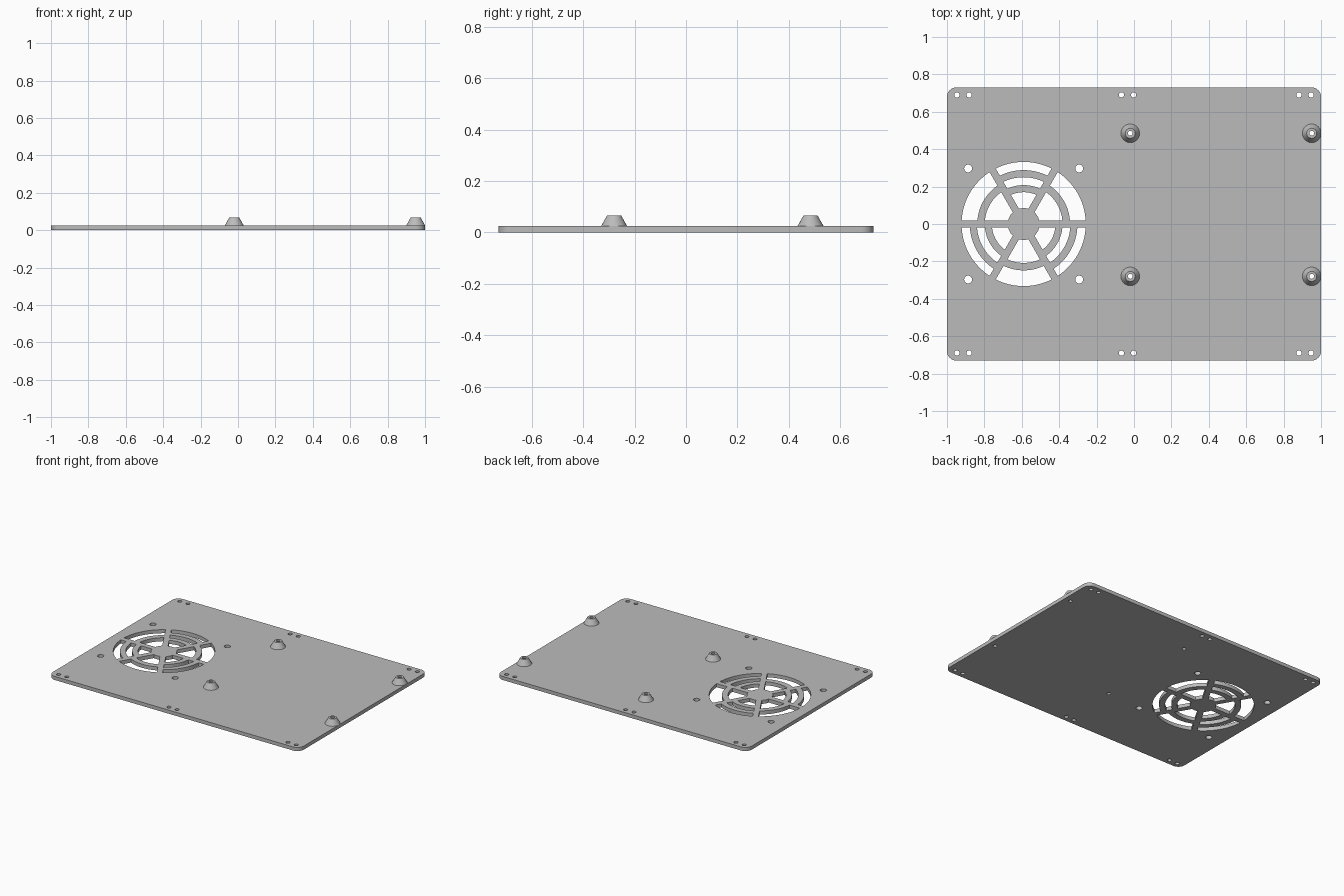
import bpy, bmesh
from math import sin, cos, pi, asin, radians

cube = bpy.data.objects.get("Cube")
if cube:
    bpy.data.objects.remove(cube, do_unlink=True)

THICK = 0.026
HALF_X, HALF_Y, CORNER = 1.0, 0.73, 0.05
FAN_X, FAN_Y = -0.59, 0.0
HUB, SPOKE_HALF = 0.085, 0.019
BORE = 0.013

grey = bpy.data.materials.new("plain grey")
grey.use_nodes = True
colour = (0.5, 0.5, 0.5, 1)
grey.diffuse_color = colour
grey.node_tree.nodes["Principled BSDF"].inputs["Base Color"].default_value = colour


def arc(cx, cy, r, a0, a1, steps):
    return [(cx + r * cos(a0 + (a1 - a0) * i / steps),
             cy + r * sin(a0 + (a1 - a0) * i / steps)) for i in range(steps + 1)]


def circle(cx, cy, r, sides=24):
    return arc(cx, cy, r, 0, 2 * pi, sides)[:-1]


def slot(middle, r_in, r_out):
    """Ring segment between two spokes with parallel sides."""
    spread_in = pi / 6 - asin(SPOKE_HALF / r_in)
    spread_out = pi / 6 - asin(SPOKE_HALF / r_out)
    return (arc(FAN_X, FAN_Y, r_out, middle - spread_out, middle + spread_out, 16)
            + arc(FAN_X, FAN_Y, r_in, middle + spread_in, middle - spread_in, 16))


def finish(obj):
    bpy.ops.object.select_all(action='DESELECT')
    obj.select_set(True)
    bpy.context.view_layer.objects.active = obj
    bpy.ops.object.shade_smooth_by_angle(angle=radians(30))


def add_mesh(name, bm):
    bmesh.ops.recalc_face_normals(bm, faces=bm.faces[:])
    mesh = bpy.data.meshes.new(name)
    bm.to_mesh(mesh)
    bm.free()
    mesh.materials.clear()
    mesh.materials.append(grey)
    obj = bpy.data.objects.new(name, mesh)
    bpy.context.collection.objects.link(obj)
    finish(obj)
    return obj


# Rounded outline of the plate
outline = []
for k, (sx, sy) in enumerate([(1, 1), (-1, 1), (-1, -1), (1, -1)]):
    outline += arc(sx * (HALF_X - CORNER), sy * (HALF_Y - CORNER), CORNER,
                   k * pi / 2, (k + 1) * pi / 2, 8)
loops = [outline]

# Fan grille: sectors alternate between three and two openings
three = [(0.288, 0.332), (0.208, 0.25), (HUB, 0.17)]
two = [(0.248, 0.332), (HUB, 0.208)]
for k in range(6):
    for r_in, r_out in (two if k % 2 == 0 else three):
        loops.append(slot(pi / 6 + k * pi / 3, r_in, r_out))

# Fan screw holes
for sx in (-1, 1):
    for sy in (-1, 1):
        loops.append(circle(FAN_X + sx * 0.297, FAN_Y + sy * 0.297, 0.021))

# Paired edge holes
for x in (-0.947, -0.882, -0.067, -0.002, 0.882, 0.947):
    for y in (-0.69, 0.69):
        loops.append(circle(x, y, 0.014))

# Bores under the standoffs
posts = [(x, y) for x in (-0.02, 0.95) for y in (-0.28, 0.485)]
for x, y in posts:
    loops.append(circle(x, y, BORE))

# Plate: filled flat curve with holes, extruded
curve = bpy.data.curves.new("plate_profile", 'CURVE')
curve.dimensions = '2D'
curve.fill_mode = 'BOTH'
curve.extrude = THICK / 2
for pts in loops:
    spline = curve.splines.new('POLY')
    spline.points.add(len(pts) - 1)
    for point, (x, y) in zip(spline.points, pts):
        point.co = (x, y, 0, 1)
    spline.use_cyclic_u = True
profile = bpy.data.objects.new("plate_profile", curve)
bpy.context.collection.objects.link(profile)
bpy.context.view_layer.update()
solid = bpy.data.meshes.new_from_object(
    profile.evaluated_get(bpy.context.evaluated_depsgraph_get()))
bm = bmesh.new()
bm.from_mesh(solid)
bpy.data.objects.remove(profile, do_unlink=True)
bmesh.ops.remove_doubles(bm, verts=bm.verts[:], dist=0.0001)
bmesh.ops.translate(bm, verts=bm.verts[:], vec=(0, 0, THICK / 2))
add_mesh("base_plate", bm)


# Tapered standoffs with a central bore
def standoff(name, x, y):
    rings = []
    bm = bmesh.new()
    for r, z in [(0.05, THICK), (0.027, 0.067), (BORE, 0.067), (BORE, THICK)]:
        rings.append([bm.verts.new((px, py, z)) for px, py in circle(x, y, r)])
    for low, high in zip(rings, rings[1:]):
        for i in range(len(low)):
            j = (i + 1) % len(low)
            bm.faces.new((low[i], low[j], high[j], high[i]))
    add_mesh(name, bm)


for (x, y), name in zip(posts, ("inner_front", "inner_back", "outer_front", "outer_back")):
    standoff(name + "_standoff", x, y)
